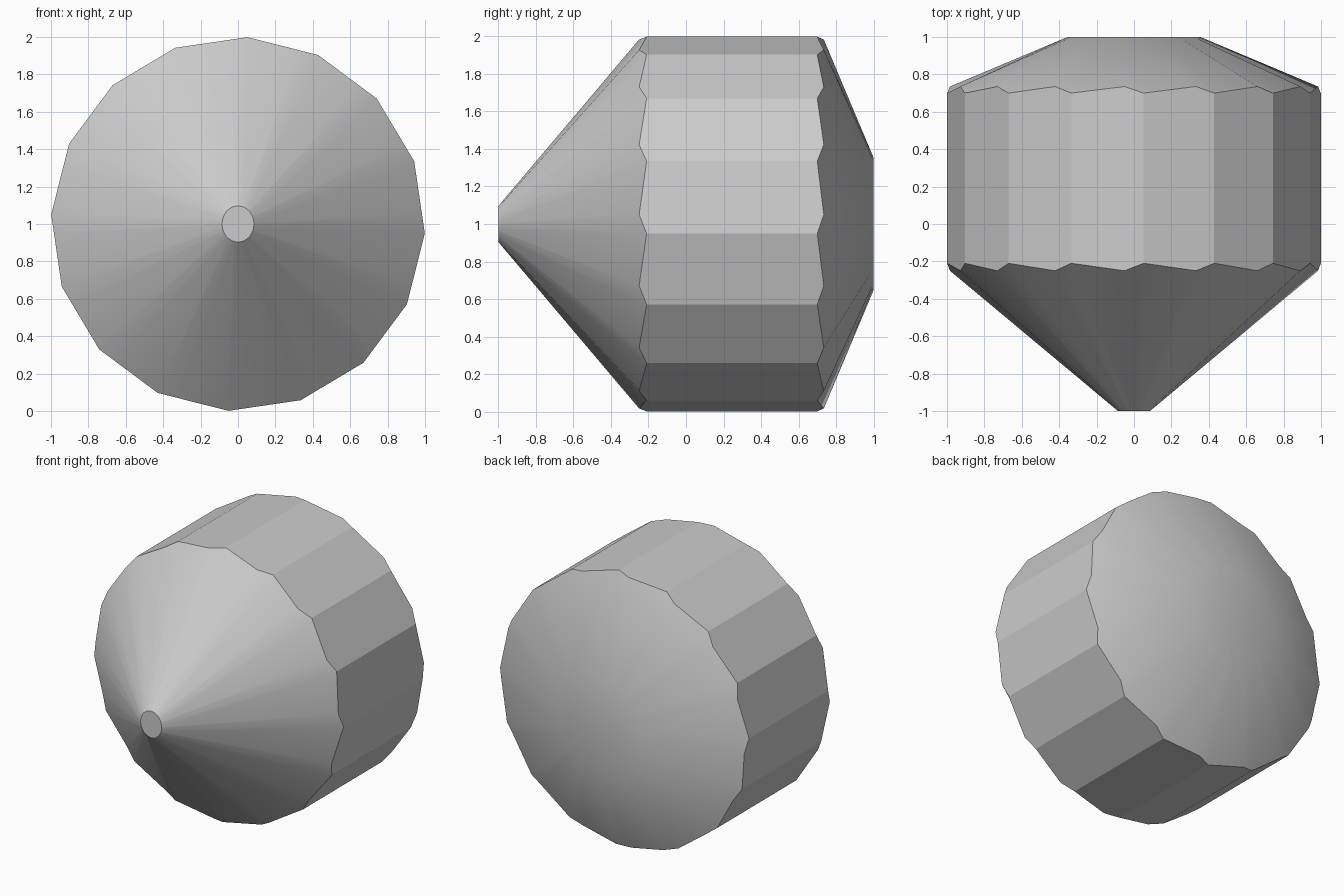
import bpy, bmesh
from math import cos, sin, radians

cube = bpy.data.objects.get("Cube")
if cube:
    bpy.data.objects.remove(cube)

grey = bpy.data.materials.new("plain grey")
grey.use_nodes = True
colour = (0.6, 0.6, 0.6, 1)
grey.diffuse_color = colour
grey.node_tree.nodes["Principled BSDF"].inputs["Base Color"].default_value = colour

SIDES = 16
STEP = 360 / SIDES
START = 87.1      # direction of the first corner
OFFSET = 5.8      # small twist between the drum corners and the cone facets
FLAT_R = cos(radians(STEP / 2)) / cos(radians(STEP / 2 - OFFSET))

bm = bmesh.new()


def ring(corner, between, squash=1):
    """Ring round the y axis, alternating drum corners and cone facet points.
    corner and between are (radius, y) pairs."""
    verts = []
    for i in range(SIDES):
        for extra, (r, y) in ((0, corner), (OFFSET, between)):
            a = radians(START + i * STEP + extra)
            verts.append(bm.verts.new((r * cos(a) * squash, y, 1 + r * sin(a))))
    return verts


def bridge(a, b, smooth):
    n = len(a)
    for i in range(n):
        j = (i + 1) % n
        bm.faces.new((a[i], a[j], b[j], b[i])).smooth = smooth


# Blunt tip, front rim, back rim and edge of the dished back
tip = ring((0.097, -1), (0.097, -1), 0.88)
front_rim = ring((1, -0.21), (FLAT_R, -0.25))
back_rim = ring((1, 0.70), (FLAT_R, 0.735))
dish_rim = ring((0.355, 1), (0.355, 1))

bm.faces.new(tip)
bridge(tip, front_rim, True)
bridge(front_rim, back_rim, False)
bridge(back_rim, dish_rim, True)

# Shallow dish closing the back
centre = bm.verts.new((0, 0.95, 1))
for i in range(len(dish_rim)):
    f = bm.faces.new((dish_rim[i], dish_rim[(i + 1) % len(dish_rim)], centre))
    f.smooth = True

bmesh.ops.recalc_face_normals(bm, faces=bm.faces)

# Crisp edges where cones meet the drum and round the tip
for e in bm.edges:
    if len(e.link_faces) == 2 and e.calc_face_angle() > radians(35):
        e.smooth = False

mesh = bpy.data.meshes.new("pointed_drum")
bm.to_mesh(mesh)
bm.free()
mesh.materials.append(grey)
body = bpy.data.objects.new("pointed_drum", mesh)
bpy.context.collection.objects.link(body)
